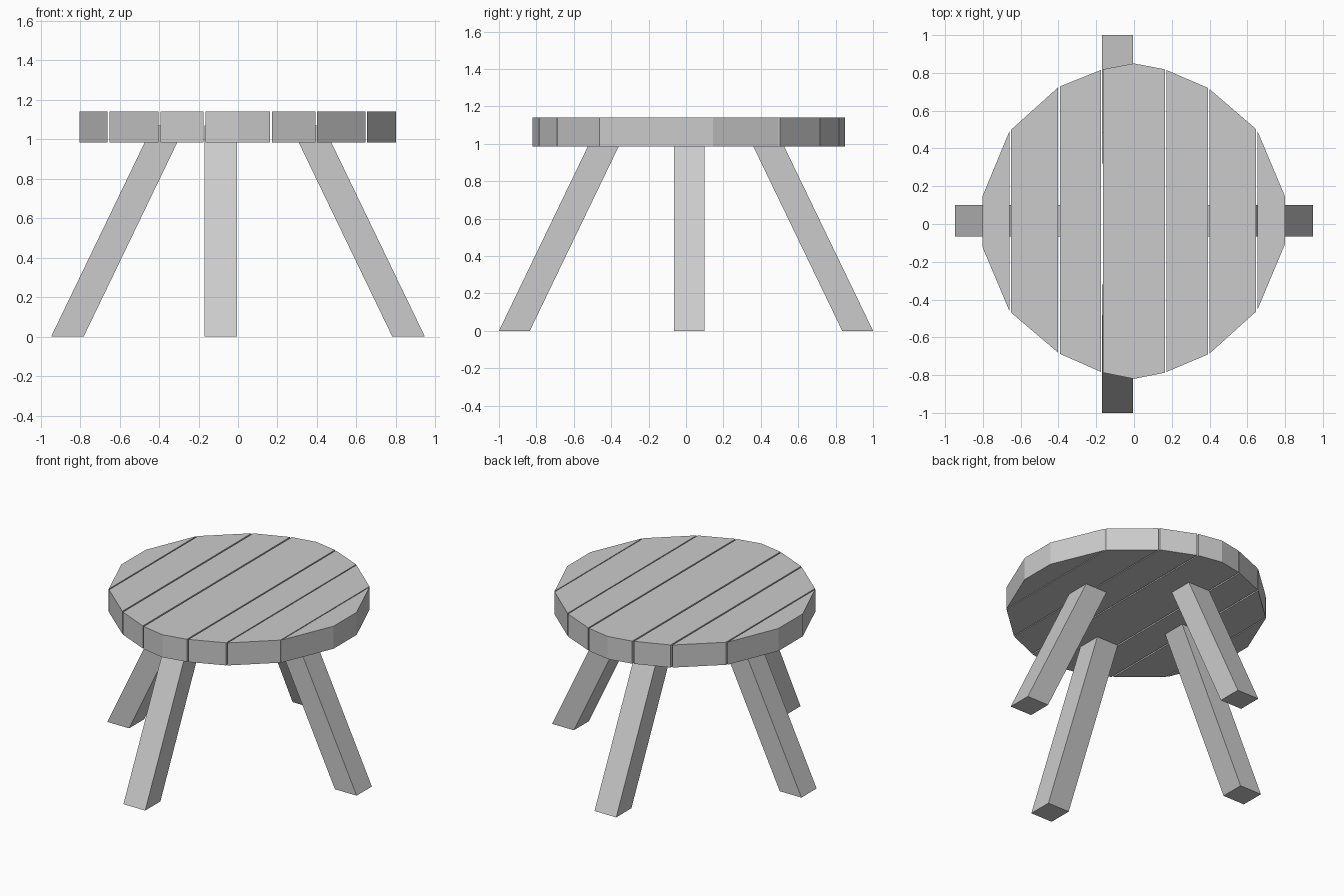
import bpy

if "Cube" in bpy.data.objects:
    bpy.data.objects.remove(bpy.data.objects["Cube"])


def prism(name, bottom, top):
    """Closed solid between two matching rings of points."""
    n = len(bottom)
    faces = [tuple(reversed(range(n))), tuple(range(n, 2 * n))]
    faces += [(i, (i + 1) % n, n + (i + 1) % n, n + i) for i in range(n)]
    mesh = bpy.data.meshes.new(name)
    mesh.from_pydata(bottom + top, [], faces)
    obj = bpy.data.objects.new(name, mesh)
    bpy.context.collection.objects.link(obj)
    return obj


# Round top made of planks: each is a list of (x, y front, y back) stations
Z0, Z1 = 0.985, 1.14
planks = [
    [(-0.803, -0.12, 0.145), (-0.660, -0.460, 0.490)],
    [(-0.652, -0.468, 0.498), (-0.403, -0.680, 0.722)],
    [(-0.393, -0.687, 0.728), (-0.175, -0.783, 0.815)],
    [(-0.165, -0.787, 0.819), (0.0, -0.82, 0.85), (0.163, -0.787, 0.819)],
    [(0.172, -0.783, 0.815), (0.393, -0.690, 0.720)],
    [(0.400, -0.686, 0.714), (0.647, -0.463, 0.502)],
    [(0.653, -0.455, 0.494), (0.800, -0.105, 0.145)],
]
for i, stations in enumerate(planks):
    ring = [(x, f) for x, f, b in stations]
    ring += [(x, b) for x, f, b in reversed(stations)]
    prism(f"top_plank_{i + 1}",
          [(x, y, Z0) for x, y in ring], [(x, y, Z1) for x, y in ring])

# Splayed square legs, sheared inward and let into the planks
LEG_TOP, SLOPE = 1.07, 0.482


def leg(name, axis, sign, outer, inner, side0, side1):
    def ring(z):
        shift = SLOPE * z
        pts = [(outer - shift, side0), (outer - shift, side1),
               (inner - shift, side1), (inner - shift, side0)]
        pts = [(sign * a, s) if axis == "x" else (s, sign * a) for a, s in pts]
        if (axis == "x") == (sign > 0):
            return [(x, y, z) for x, y in pts]
        return [(x, y, z) for x, y in reversed(pts)]
    return prism(name, ring(0), ring(LEG_TOP))


leg("left_leg", "x", -1, 0.947, 0.782, -0.065, 0.10)
leg("right_leg", "x", 1, 0.947, 0.782, -0.065, 0.10)
leg("front_leg", "y", -1, 1.0, 0.835, -0.17, -0.005)
leg("back_leg", "y", 1, 1.0, 0.835, -0.17, -0.005)
